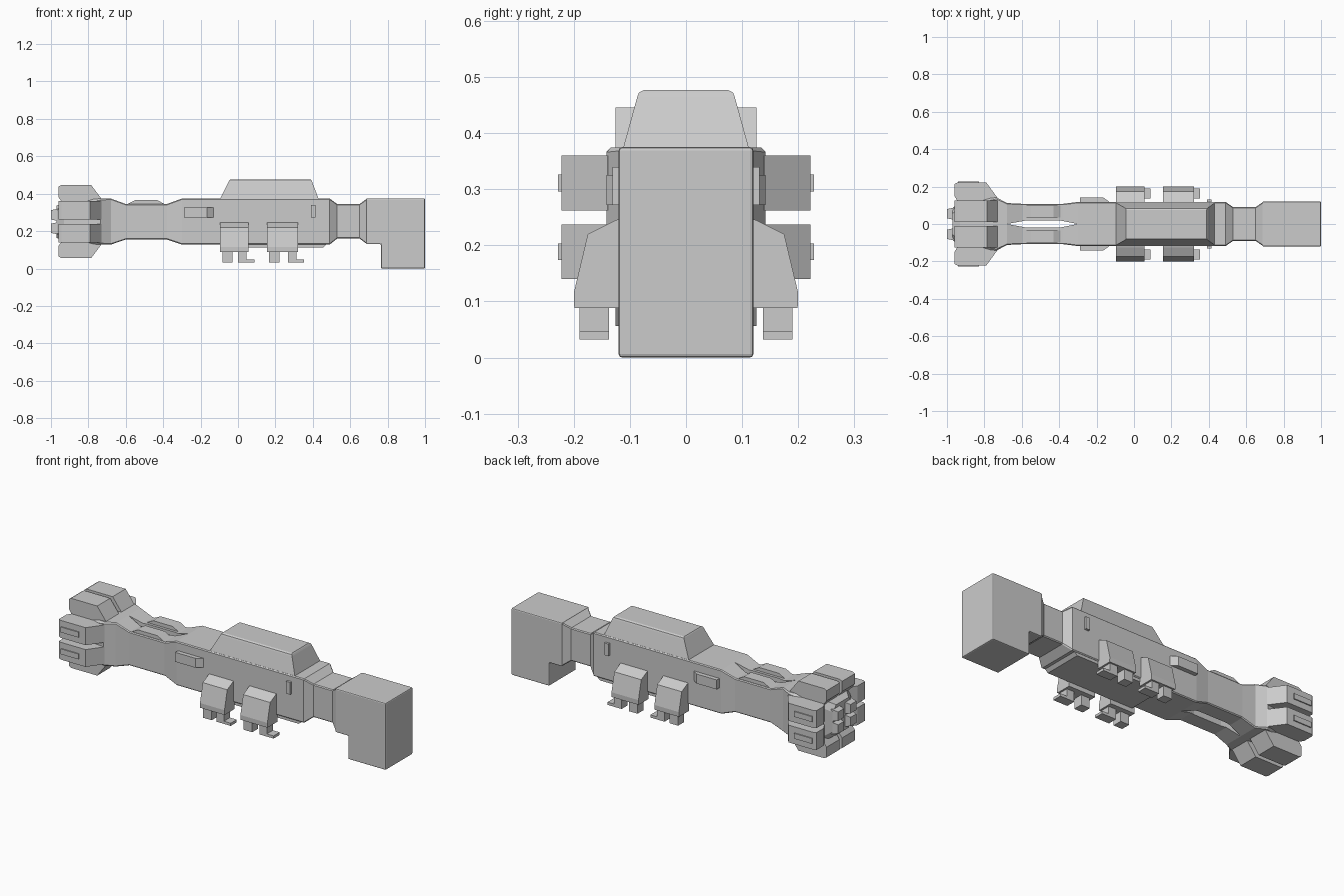
import bpy, bmesh


def make(name, rings, bevel=0.0):
    """Closed solid skinned through rings of equal point count."""
    bm = bmesh.new()
    vs = [[bm.verts.new(p) for p in r] for r in rings]
    n = len(rings[0])
    for a, b in zip(vs, vs[1:]):
        for i in range(n):
            bm.faces.new((a[i], a[(i + 1) % n], b[(i + 1) % n], b[i]))
    bm.faces.new(vs[0])
    bm.faces.new(vs[-1])
    bmesh.ops.recalc_face_normals(bm, faces=bm.faces)
    me = bpy.data.meshes.new(name)
    bm.to_mesh(me)
    bm.free()
    ob = bpy.data.objects.new(name, me)
    bpy.context.collection.objects.link(ob)
    if bevel:
        m = ob.modifiers.new("bevel", 'BEVEL')
        m.width, m.segments, m.limit_method = bevel, 2, 'ANGLE'
    return ob


def prism(name, pts, axis, a, b, bevel=0.0):
    """Extrude a 2D profile along an axis from a to b."""
    put = {'x': lambda p, t: (t, p[0], p[1]),
           'y': lambda p, t: (p[0], t, p[1]),
           'z': lambda p, t: (p[0], p[1], t)}[axis]
    return make(name, [[put(p, t) for p in pts] for t in (a, b)], bevel)


def box(name, x0, x1, y0, y1, z0, z1):
    return prism(name, [(x0, z0), (x1, z0), (x1, z1), (x0, z1)], 'y', y0, y1)


def ring(x, w, z0, z1, c):
    """Chamfered rectangle across the hull."""
    return [(x, -w + c, z0), (x, w - c, z0), (x, w, z0 + c), (x, w, z1 - c),
            (x, w - c, z1), (x, -w + c, z1), (x, -w, z1 - c), (x, -w, z0 + c)]


# Main hull, waist, flared tail and tapered engine core
hull = make("hull", [ring(*s) for s in [
    (-0.97, 0.085, 0.165, 0.335, 0.03), (-0.93, 0.12, 0.14, 0.36, 0.03),
    (-0.735, 0.142, 0.128, 0.374, 0.008), (-0.68, 0.112, 0.128, 0.374, 0.005),
    (-0.60, 0.108, 0.155, 0.345, 0.005), (-0.38, 0.108, 0.155, 0.345, 0.005),
    (-0.30, 0.118, 0.128, 0.374, 0.005), (0.49, 0.118, 0.128, 0.374, 0.005),
    (0.53, 0.09, 0.16, 0.345, 0.005), (0.65, 0.09, 0.16, 0.345, 0.005),
    (0.69, 0.118, 0.13, 0.374, 0.005)]])

# Lens-shaped slit through the waist
slit = prism("slit_cutter", [(-0.68, 0), (-0.57, -0.02), (-0.40, -0.02),
                             (-0.30, 0), (-0.40, 0.02), (-0.57, 0.02)], 'z', -0.1, 0.6)
slit.hide_render = True
slit.hide_viewport = True
cut = hull.modifiers.new("slit", 'BOOLEAN')
cut.object, cut.operation, cut.solver = slit, 'DIFFERENCE', 'EXACT'

# Bow block with lower chin
prism("bow_block", [(0.685, 0.375), (1, 0.375), (1, 0), (0.765, 0),
                    (0.765, 0.13), (0.685, 0.13)], 'y', -0.12, 0.12, 0.006)

# Belly slab
prism("belly_slab", [(-0.10, 0.14), (-0.08, 0.112), (0.455, 0.112), (0.497, 0.15),
                     (0.497, 0.2), (-0.10, 0.2)], 'y', -0.112, 0.112)

# Upper deckhouse
make("deckhouse", [[(x0, -w, z), (x1, -w, z), (x1, w, z), (x0, w, z)]
                   for x0, x1, w, z in [(-0.097, 0.432, 0.113, 0.37),
                                        (-0.05, 0.396, 0.087, 0.464),
                                        (-0.046, 0.392, 0.084, 0.472),
                                        (-0.042, 0.388, 0.075, 0.477)]])

for s, side in ((-1, "right"), (1, "left")):
    # Raised plates on the waist
    prism("waist_plate_" + side, [(-0.61, 0.335), (-0.55, 0.365), (-0.43, 0.365), (-0.375, 0.335)],
          'y', s * 0.035, s * 0.1)
    # Hull side blisters
    prism("side_blister_" + side, [(-0.29, s * 0.11), (-0.29, s * 0.142),
                                   (-0.165, s * 0.142), (-0.12, s * 0.11)], 'z', 0.272, 0.325)
    box("side_tab_" + side, 0.39, 0.415, s * 0.11, s * 0.131, 0.272, 0.34)

    # Landing leg housings with feet
    for x0, x1 in ((-0.096, 0.056), (0.155, 0.322)):
        prism("leg_housing_" + side, [(s * y, z) for y, z in
              [(0.11, 0.25), (0.125, 0.245), (0.175, 0.22), (0.2, 0.115), (0.199, 0.088), (0.11, 0.088)]],
              'x', x0, x1)
        box("rear_foot_" + side, x0 + 0.012, x0 + 0.066, s * 0.137, s * 0.19, 0.032, 0.1)
        box("front_foot_" + side, x1 - 0.056, x1 - 0.01, s * 0.137, s * 0.19, 0.032, 0.1)
        box("toe_" + side, x1 - 0.02, x1 + 0.032, s * 0.137, s * 0.19, 0.032, 0.047)

    # Side engine pods with outer ridges
    for z0, z1 in ((0.14, 0.237), (0.262, 0.36)):
        prism("side_engine_" + side, [(x, s * y) for x, y in
              [(-0.96, 0.15), (-0.96, 0.213), (-0.945, 0.222), (-0.79, 0.222), (-0.73, 0.14),
               (-0.73, 0.1), (-0.93, 0.1)]], 'z', z0, z1)
        zc = (z0 + z1) / 2
        box("engine_ridge_" + side, -0.94, -0.83, s * 0.2, s * 0.228, zc - 0.015, zc + 0.015)

    # Top and bottom engine pods
    for up, level in ((1, "top"), (-1, "bottom")):
        prism(f"{level}_engine_{side}", [(x, 0.251 + up * h) for x, h in
              [(-0.96, 0.13), (-0.96, 0.187), (-0.945, 0.195), (-0.785, 0.195), (-0.73, 0.122),
               (-0.73, 0.09), (-0.93, 0.09)]], 'y', s * 0.011, s * 0.126)
        # Exhaust nozzles
        zc = 0.251 + up * 0.036
        make(f"nozzle_{level}_{side}", [[(x, s * 0.055 - h, zc - h), (x, s * 0.055 + h, zc - h),
                                         (x, s * 0.055 + h, zc + h), (x, s * 0.055 - h, zc + h)]
                                        for x, h in ((-1.0, 0.025), (-0.96, 0.033))])
